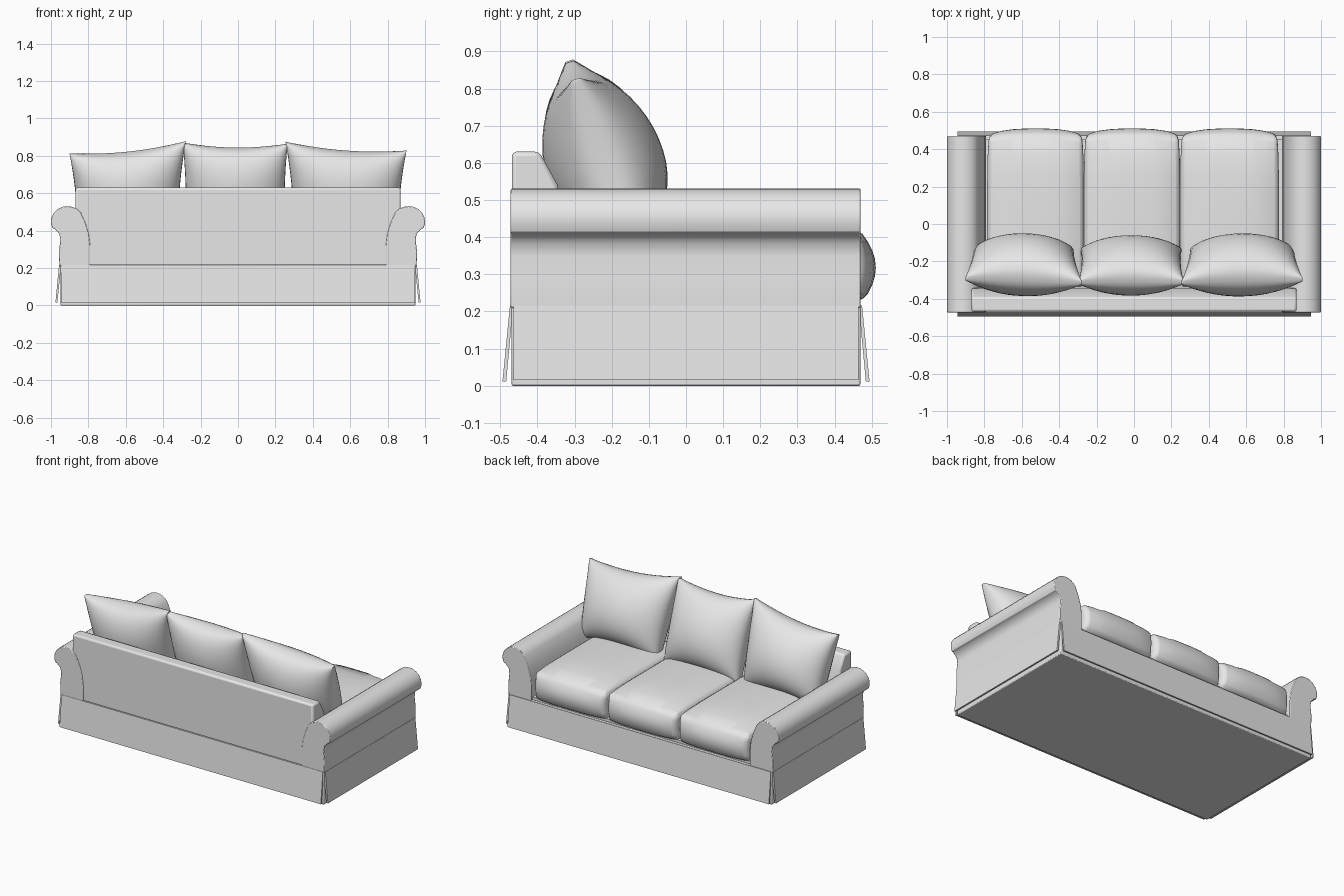
import bpy, bmesh, math
from mathutils import Matrix, Vector

if "Cube" in bpy.data.objects:
    bpy.data.objects.remove(bpy.data.objects["Cube"], do_unlink=True)

# Single fabric colour
fabric = bpy.data.materials.new("light_grey_fabric")
fabric.use_nodes = True
fabric.diffuse_color = (0.8, 0.8, 0.8, 1)
fabric.node_tree.nodes["Principled BSDF"].inputs["Base Color"].default_value = (0.8, 0.8, 0.8, 1)


def finish(name, bm, bevel=0, segments=2, angle=40):
    bmesh.ops.recalc_face_normals(bm, faces=bm.faces)
    mesh = bpy.data.meshes.new(name)
    bm.to_mesh(mesh)
    bm.free()
    mesh.materials.append(fabric)
    ob = bpy.data.objects.new(name, mesh)
    bpy.context.collection.objects.link(ob)
    bpy.ops.object.select_all(action='DESELECT')
    ob.select_set(True)
    bpy.context.view_layer.objects.active = ob
    bpy.ops.object.shade_smooth_by_angle(angle=math.radians(angle))
    if bevel:
        mod = ob.modifiers.new("soft_edges", 'BEVEL')
        mod.width, mod.segments = bevel, segments
        mod.limit_method, mod.angle_limit = 'ANGLE', math.radians(45)
        bpy.ops.object.modifier_move_to_index(modifier=mod.name, index=0)
    return ob


def box(name, lo, hi, bevel=0):
    lo, hi = Vector(lo), Vector(hi)
    bm = bmesh.new()
    bmesh.ops.create_cube(bm, size=1)
    for v in bm.verts:
        v.co = (lo + hi) / 2 + v.co * (hi - lo)
    return finish(name, bm, bevel)


def extrude(name, outline, direction, bevel=0):
    bm = bmesh.new()
    face = bm.faces.new([bm.verts.new(p) for p in outline])
    ret = bmesh.ops.extrude_face_region(bm, geom=[face])
    moved = [g for g in ret["geom"] if isinstance(g, bmesh.types.BMVert)]
    bmesh.ops.translate(bm, verts=moved, vec=direction)
    return finish(name, bm, bevel)


# Base and seat deck
box("base", (-0.95, -0.47, 0), (0.95, 0.47, 0.218), 0.005)
box("seat_deck", (-0.81, -0.42, 0.2), (0.81, 0.455, 0.235))

# Flared skirt panels
for s, end in ((-1, "back"), (1, "front")):
    outline = [(-0.945, s * y, z) for y, z in
               ((0.465, 0.216), (0.474, 0.216), (0.494, 0.012), (0.484, 0.012))]
    extrude(end + "_skirt", outline, (1.89, 0, 0))
for s, side in ((-1, "right"), (1, "left")):
    outline = [(s * x, -0.465, z) for x, z in
               ((0.945, 0.216), (0.957, 0.216), (0.976, 0.015), (0.966, 0.015))]
    extrude(side + "_skirt", outline, (0, 0.93, 0))

# Rolled arms: foot, waist, then a rounded scroll
profile = [(0.79, 0.21), (0.955, 0.21), (0.957, 0.29), (0.95, 0.35), (0.955, 0.385), (0.98, 0.41)]
for i in range(13):
    a = math.radians(-25 + i * 170 / 12)
    profile.append((0.912 + 0.088 * math.cos(a), 0.448 + 0.083 * math.sin(a)))
profile += [(0.815, 0.44), (0.797, 0.38), (0.79, 0.32)]
for s, side in ((-1, "right"), (1, "left")):
    extrude(side + "_arm", [(s * x, -0.472, z) for x, z in profile], (0, 0.942, 0), 0.004)

# Backrest with sloping inner face
back = [(-0.87, y, z) for y, z in
        ((-0.469, 0.21), (-0.469, 0.63), (-0.395, 0.63), (-0.345, 0.54), (-0.32, 0.21))]
extrude("backrest", back, (1.74, 0, 0), 0.012)


# Seat cushions: crowned top, bulging front
def seat_cushion(name, x0, x1):
    bm = bmesh.new()
    bmesh.ops.create_cube(bm, size=2)
    bmesh.ops.subdivide_edges(bm, edges=bm.edges[:], cuts=7, use_grid_fill=True)
    half = (x1 - x0) / 2
    for v in bm.verts:
        x, y, z = v.co
        dome = (1 - x ** 4) * (1 - y ** 4)
        nx = (x0 + x1) / 2 + x * (half - 0.012 * y ** 4 * (1 - z * z * 0.5))
        ny = 0.06 + 0.4 * y
        if y > 0:
            ny += y * 0.037 * (1 - z * z) * (1 - 0.5 * x ** 4) + 0.014 * y * (1 - x * x)
        nz = 0.318 + 0.092 * z
        if z > 0:
            nz += z * 0.035 * dome
        v.co = (nx, ny, nz)
    finish(name, bm, 0.025, 3, 60)


for name, x0, x1 in (("right", -0.785, -0.268), ("middle", -0.268, 0.247), ("left", 0.247, 0.775)):
    seat_cushion(name + "_seat_cushion", x0, x1)


# Back pillows: pinched edges, concave sides and leaning
def pillow(name, x0, x1, top0, top1, width_low, depth, yaw=0):
    n = 20
    bm = bmesh.new()
    lean = Matrix.Rotation(math.radians(19), 4, 'X')
    turn = Matrix.Rotation(math.radians(yaw), 4, 'Z')
    mid, half = (x0 + x1) / 2, (x1 - x0) / 2
    for side in (-1, 1):
        rows = []
        for j in range(n + 1):
            row = []
            for i in range(n + 1):
                u = math.sin(math.pi / 2 * (2 * i / n - 1))
                v = math.sin(math.pi / 2 * (2 * j / n - 1))
                t = (v + 1) / 2
                top = top0 + (top1 - top0) * (u + 1) / 2
                taper = width_low + (1 - width_low) * t
                x = half * u * taper * (1 - 0.035 * (1 - v * v))
                z = -0.25 + t * ((top - 0.615) / 0.945 + 0.25) - 0.03 * (1 - u * u) * v
                puff = ((1 - u * u) * (1 - v * v)) ** 0.5
                y = side * (0.012 + depth * puff) * (1.12 - 0.2 * t)
                p = turn @ (lean @ Vector((x, y, z)))
                row.append(bm.verts.new(p + Vector((mid, -0.225, 0.615))))
            rows.append(row)
        for j in range(n):
            for i in range(n):
                bm.faces.new((rows[j][i], rows[j][i + 1], rows[j + 1][i + 1], rows[j + 1][i]))
        edge = rows[0] + [r[n] for r in rows[1:]] + rows[n][-2::-1] + [r[0] for r in rows[-2:0:-1]]
        if side < 0:
            first = edge
    # Narrow seam strip joins the two faces
    for k in range(len(edge)):
        m = (k + 1) % len(edge)
        bm.faces.new((first[k], first[m], edge[m], edge[k]))
    finish(name, bm, angle=80)


pillow("right_back_pillow", -0.9, -0.28, 0.81, 0.875, 0.86, 0.145)
pillow("middle_back_pillow", -0.295, 0.265, 0.868, 0.862, 0.96, 0.135)
pillow("left_back_pillow", 0.255, 0.9, 0.872, 0.825, 0.86, 0.145)
